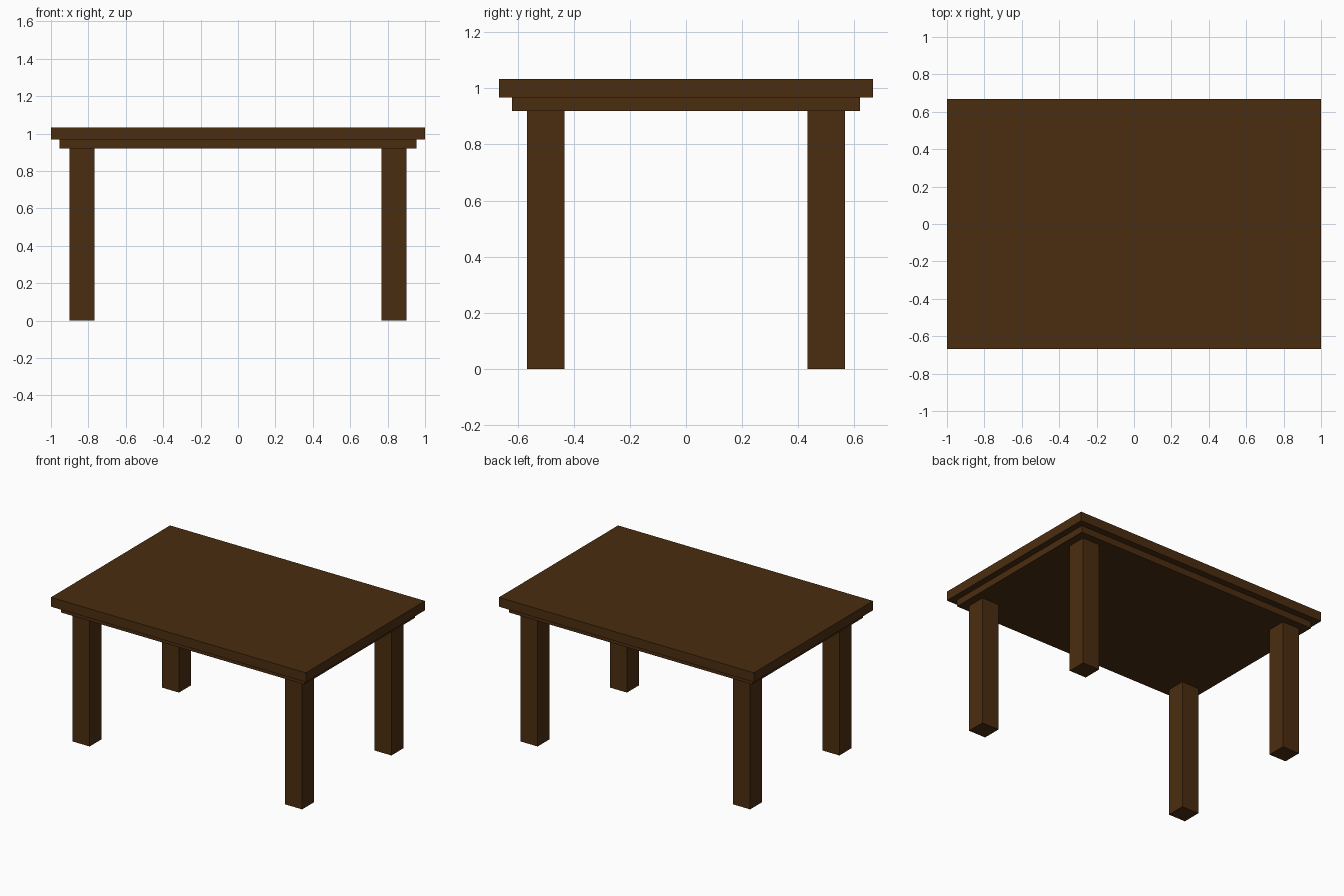
import bpy

if "Cube" in bpy.data.objects:
    bpy.data.objects.remove(bpy.data.objects["Cube"])

wood = bpy.data.materials.new("dark brown wood")
wood.diffuse_color = (0.07, 0.026, 0.005, 1.0)
wood.use_nodes = True
wood.node_tree.nodes["Principled BSDF"].inputs["Base Color"].default_value = wood.diffuse_color


def box(name, x0, x1, y0, y1, z0, z1):
    bpy.ops.mesh.primitive_cube_add(
        size=1, location=((x0 + x1) / 2, (y0 + y1) / 2, (z0 + z1) / 2))
    ob = bpy.context.object
    ob.name = name
    ob.scale = (x1 - x0, y1 - y0, z1 - z0)
    bpy.ops.object.transform_apply(location=False, rotation=False, scale=True)
    ob.data.materials.append(wood)
    return ob


# Table top and the smaller slab under it
box("table_top", -1, 1, -0.667, 0.667, 0.967, 1.033)
box("under_slab", -0.955, 0.955, -0.62, 0.62, 0.92, 0.967)

# Four square legs
LEG_X, LEG_Y, HALF = 0.833, 0.5, 0.0667
for y_name, sy in (("front", -1), ("back", 1)):
    for x_name, sx in (("left", -1), ("right", 1)):
        cx, cy = sx * LEG_X, sy * LEG_Y
        box(f"{y_name}_{x_name}_leg", cx - HALF, cx + HALF,
            cy - HALF, cy + HALF, 0, 0.92)
